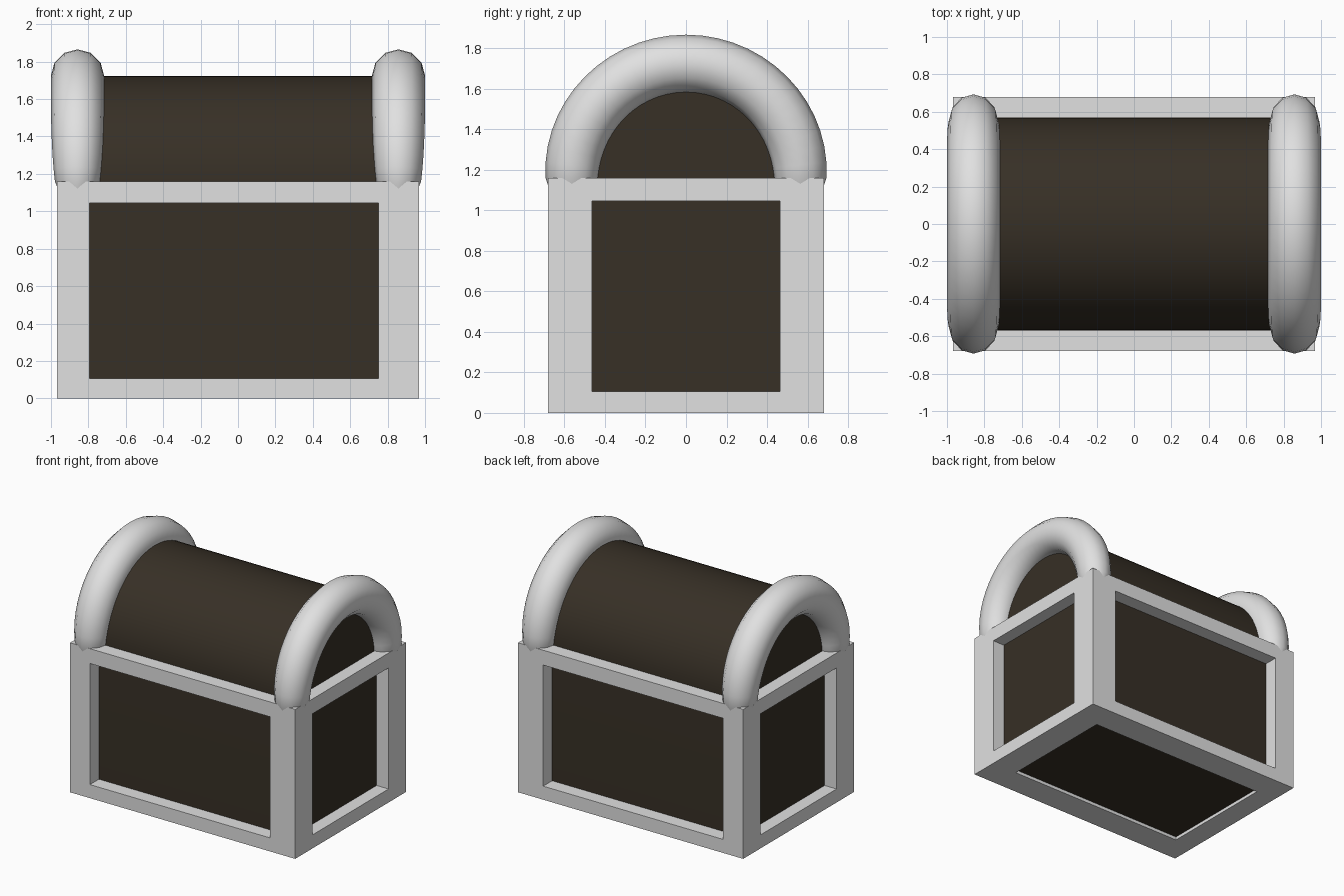
import bpy, bmesh, math

if "Cube" in bpy.data.objects:
    bpy.data.objects.remove(bpy.data.objects["Cube"])


def material(name, rgb):
    m = bpy.data.materials.new(name)
    m.diffuse_color = (*rgb, 1)
    m.use_nodes = True
    m.node_tree.nodes["Principled BSDF"].inputs["Base Color"].default_value = m.diffuse_color
    return m


METAL = material("pale metal", (0.75, 0.75, 0.75))
WOOD = material("dark wood", (0.038, 0.029, 0.019))


def finish(bm, name, mat, angle):
    bmesh.ops.remove_doubles(bm, verts=bm.verts, dist=1e-5)
    bmesh.ops.recalc_face_normals(bm, faces=bm.faces)
    me = bpy.data.meshes.new(name)
    bm.to_mesh(me)
    bm.free()
    me.materials.append(mat)
    ob = bpy.data.objects.new(name, me)
    bpy.context.collection.objects.link(ob)
    bpy.ops.object.select_all(action='DESELECT')
    ob.select_set(True)
    bpy.context.view_layer.objects.active = ob
    bpy.ops.object.shade_smooth_by_angle(angle=math.radians(angle))
    return ob


# Frame: 3x3x3 lattice keeping only edge and corner cells, outer skin only
GRID = ((-0.967, -0.795, 0.75, 0.967), (-0.68, -0.465, 0.465, 0.68),
        (0.0, 0.105, 1.045, 1.16))


def solid(c):
    return all(0 <= i <= 2 for i in c) and sum(i == 1 for i in c) <= 1


bm = bmesh.new()
for cell in [(i, j, k) for i in range(3) for j in range(3) for k in range(3)]:
    if not solid(cell):
        continue
    for axis in range(3):
        for side in (0, 1):
            near = list(cell)
            near[axis] += 2 * side - 1
            if solid(near):
                continue
            a, b = (axis + 1) % 3, (axis + 2) % 3
            quad = []
            for u, v in ((0, 0), (1, 0), (1, 1), (0, 1)):
                idx = list(cell)
                idx[axis] += side
                idx[a] += u
                idx[b] += v
                quad.append(bm.verts.new([GRID[n][idx[n]] for n in range(3)]))
            bm.faces.new(quad)
finish(bm, "chest_frame", METAL, 30)

# Wooden body with rounded lid: one profile extruded along x
R, ZC, HALF = 0.57, 1.16, 0.865
profile = [(-R, 0.025), (R, 0.025)]
profile += [(R * math.cos(math.pi * i / 32), ZC + 0.563 * math.sin(math.pi * i / 32))
            for i in range(33)]
bm = bmesh.new()
face = bm.faces.new([bm.verts.new((-HALF, y, z)) for y, z in profile])
ext = bmesh.ops.extrude_face_region(bm, geom=[face], use_keep_orig=True)
bmesh.ops.translate(bm, vec=(2 * HALF, 0, 0),
                    verts=[g for g in ext["geom"] if isinstance(g, bmesh.types.BMVert)])
finish(bm, "wooden_body_and_lid", WOOD, 30)


# Lid arches: half rings of round tube, slimmer at the feet, which sink into the posts
def arch(name, xc, steps=28, sides=12, major=0.5635, tube=0.1425):
    bm = bmesh.new()
    # each station: angle, tube scale across x, tube scale in the arch plane, drop
    stations = [(0, 0.62, 0.72, 0.08)]
    for i in range(steps + 1):
        t = math.pi * i / steps
        slim = (1 - math.sin(t)) ** 3
        stations.append((t, 1 - 0.15 * slim, 1 - 0.09 * slim, 0))
    stations.append((math.pi, 0.62, 0.72, 0.08))
    rings = []
    for t, sx, sr, drop in stations:
        ring = []
        for j in range(sides):
            p = 2 * math.pi * j / sides
            r = major + tube * sr * math.cos(p)
            ring.append(bm.verts.new((xc + tube * sx * math.sin(p), r * math.cos(t),
                                      ZC + r * math.sin(t) - drop)))
        rings.append(ring)
    for a, b in zip(rings, rings[1:]):
        for j in range(sides):
            k = (j + 1) % sides
            bm.faces.new((a[j], a[k], b[k], b[j]))
    bm.faces.new(rings[0])
    bm.faces.new(rings[-1])
    finish(bm, name, METAL, 60)


arch("left_lid_arch", -0.858)
arch("right_lid_arch", 0.858)
